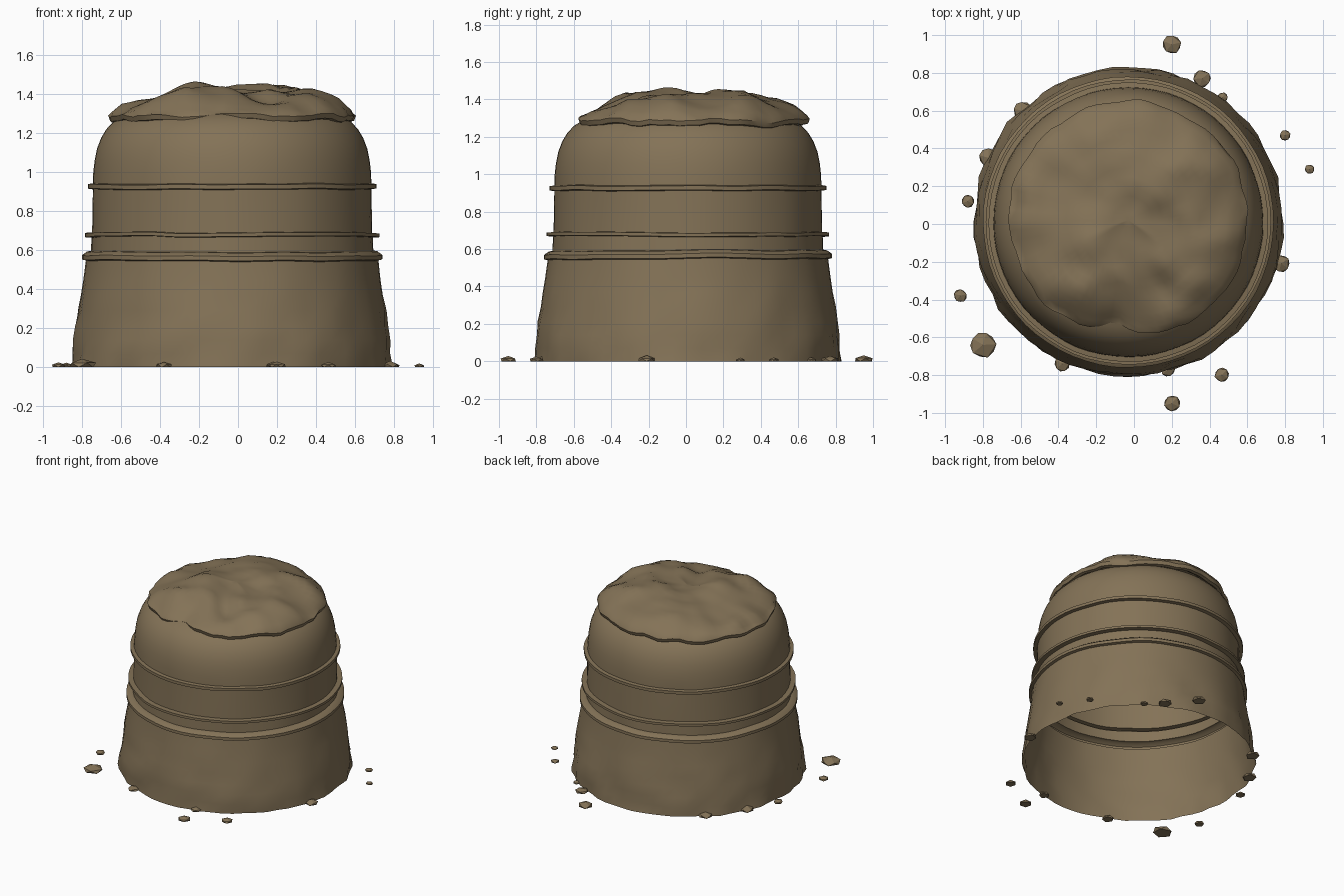
import bpy, bmesh, math, random
from mathutils import Vector, noise

if "Cube" in bpy.data.objects:
    bpy.data.objects.remove(bpy.data.objects["Cube"])

random.seed(4)
CX, CY = -0.03, 0.01

mat = bpy.data.materials.new("earth_brown")
mat.diffuse_color = (0.23, 0.17, 0.095, 1)
mat.use_nodes = True
mat.node_tree.nodes["Principled BSDF"].inputs["Base Color"].default_value = mat.diffuse_color


def finish(name, bm, angle=None):
    bmesh.ops.recalc_face_normals(bm, faces=bm.faces)
    me = bpy.data.meshes.new(name)
    bm.to_mesh(me)
    bm.free()
    me.materials.append(mat)
    ob = bpy.data.objects.new(name, me)
    bpy.context.collection.objects.link(ob)
    if angle:
        bpy.ops.object.select_all(action='DESELECT')
        ob.select_set(True)
        bpy.context.view_layer.objects.active = ob
        bpy.ops.object.shade_smooth_by_angle(angle=math.radians(angle))
    return ob


def loft(bm, loops):
    for a, b in zip(loops, loops[1:]):
        n = len(a)
        for i in range(n):
            j = (i + 1) % n
            bm.faces.new((a[i], a[j], b[j], b[i]))


def interp(table, x):
    for (x0, y0), (x1, y1) in zip(table, table[1:]):
        if x <= x1:
            return y0 + (y1 - y0) * (x - x0) / (x1 - x0)
    return table[-1][1]


# Hollow body: lumpy skirt, three raised bands, rounded shoulder
SEG = 64
profile = [(0.82, 0), (0.815, 0.07), (0.81, 0.14), (0.80, 0.21), (0.788, 0.29),
           (0.775, 0.37), (0.762, 0.45), (0.75, 0.545),
           (0.77, 0.55), (0.77, 0.572), (0.745, 0.59), (0.724, 0.592),
           (0.721, 0.667), (0.755, 0.67), (0.755, 0.688), (0.718, 0.69),
           (0.716, 0.80), (0.714, 0.912), (0.74, 0.916), (0.74, 0.938),
           (0.714, 0.942), (0.712, 1.0), (0.705, 1.06), (0.693, 1.12),
           (0.672, 1.175), (0.645, 1.22), (0.61, 1.258), (0.56, 1.29), (0.5, 1.31)]
bm = bmesh.new()
loops = []
for r, z in profile:
    loop = []
    for i in range(SEG):
        a = 2 * math.pi * i / SEG
        d = Vector((math.cos(a), math.sin(a), 0))
        rr, zz = r, z
        if z < 0.54:      # rough earth towards the ground
            k = 0.022 * (1 - z / 0.56)
            rr += k * noise.noise(d * 4 + Vector((0, 0, z * 6)))
            rr += k * 0.7 * noise.noise(d * 9 + Vector((3, 1, z * 11)))
        elif z < 0.95:    # hand-made wobble of the bands
            zz += 0.008 * noise.noise(d * 2.5 + Vector((0, 0, round(z * 4) * 3)))
            rr += 0.004 * noise.noise(d * 4 + Vector((5, 0, round(z * 4))))
        loop.append(bm.verts.new((CX + rr * d.x, CY + rr * d.y, zz)))
    loops.append(loop)
loft(bm, loops)
finish("banded_body", bm, 35)

# Lumpy cap: outline radius by angle, domed noisy top, overhanging lip
outline = [(0, 0.63), (30, 0.64), (60, 0.63), (90, 0.64), (120, 0.63), (150, 0.635),
           (180, 0.64), (200, 0.62), (225, 0.63), (250, 0.60), (262, 0.55), (275, 0.60),
           (300, 0.63), (330, 0.64), (360, 0.63)]
dome = [(0, 1.42), (0.3, 1.42), (0.55, 1.41), (0.75, 1.385), (0.88, 1.355), (1, 1.30)]
bumps = [(-0.22, -0.12, 0.045, 0.15), (0.18, 0.18, 0.035, 0.17), (0.36, 0.32, 0.035, 0.13),
         (-0.25, -0.42, 0.04, 0.14), (0.15, -0.36, -0.05, 0.11), (0.1, 0.0, -0.02, 0.12),
         (-0.4, 0.15, -0.03, 0.17), (0.4, -0.15, 0.025, 0.16), (-0.05, 0.45, 0.025, 0.16)]


def cap_height(x, y, t):
    z = interp(dome, t)
    for bx, by, h, w in bumps:
        z += h * math.exp(-((x - bx) ** 2 + (y - by) ** 2) / (w * w))
    p = Vector((x, y, 0))
    ridge = 0.5 - abs(noise.noise(p * 3.2 + Vector((7, 2, 0))))
    return z + 0.05 * (ridge - 0.35) + 0.018 * noise.noise(p * 7)


N = 72
bm = bmesh.new()
loops = []
# (radius factor, kind): top rows then the underside of the lip
rows = [0.06, 0.13, 0.2, 0.28, 0.36, 0.44, 0.52, 0.6, 0.68, 0.76, 0.83, 0.89, 0.94, 0.98]
under = [(1.0, -0.025), (0.985, -0.05), (0.95, -0.055), (0.87, -0.02)]
for k in range(len(rows) + len(under)):
    loop = []
    for i in range(N):
        deg = 360 * i / N
        a = math.radians(deg)
        d = Vector((math.cos(a), math.sin(a), 0))
        R = interp(outline, deg) + 0.022 * noise.noise(d * 5) - 0.004
        lift = 0.025 * noise.noise(d * 3.5 + Vector((2, 9, 4)))
        if k < len(rows):
            t = rows[k]
            x, y = CX + R * t * d.x, CY + 0.01 + R * t * d.y
            z = cap_height(x, y, t) + lift * t ** 4
        else:
            t, dz = under[k - len(rows)]
            x, y = CX + R * t * d.x, CY + 0.01 + R * t * d.y
            z = 1.315 + dz + lift + 0.012 * noise.noise(d * 8)
        loop.append(bm.verts.new((x, y, z)))
    loops.append(loop)
loft(bm, loops)
mid = bm.verts.new((CX, CY + 0.01, cap_height(CX, CY, 0)))
for i in range(N):
    bm.faces.new((mid, loops[0][i], loops[0][(i + 1) % N]))
finish("lumpy_cap", bm, 40)

# Scattered faceted pebbles, sunk in the ground: x, y, radius
pebbles = [(0.2, 0.95, 0.055), (0.36, 0.77, 0.05), (0.47, 0.67, 0.03), (0.8, 0.47, 0.032),
           (0.93, 0.29, 0.028), (0.78, -0.21, 0.05), (0.465, -0.8, 0.042), (0.2, -0.95, 0.048),
           (0.18, -0.77, 0.042), (-0.8, -0.64, 0.077), (-0.92, -0.38, 0.038),
           (-0.88, 0.12, 0.037), (-0.77, 0.35, 0.055), (-0.59, 0.6, 0.055),
           (-0.38, -0.74, 0.045)]
for n, (x, y, r) in enumerate(pebbles):
    bm = bmesh.new()
    bmesh.ops.create_icosphere(bm, subdivisions=1, radius=r)
    turn = random.uniform(0, 6.28)
    for v in bm.verts:
        v.co *= random.uniform(0.92, 1.06)
        c, s = math.cos(turn), math.sin(turn)
        vx, vy = v.co.x, v.co.y
        v.co = Vector((x + c * vx - s * vy, y + s * vx + c * vy,
                       max(0, v.co.z * 0.55 + 0.003)))
    bmesh.ops.remove_doubles(bm, verts=bm.verts, dist=0.0005)
    finish(f"pebble_{n + 1}", bm)
